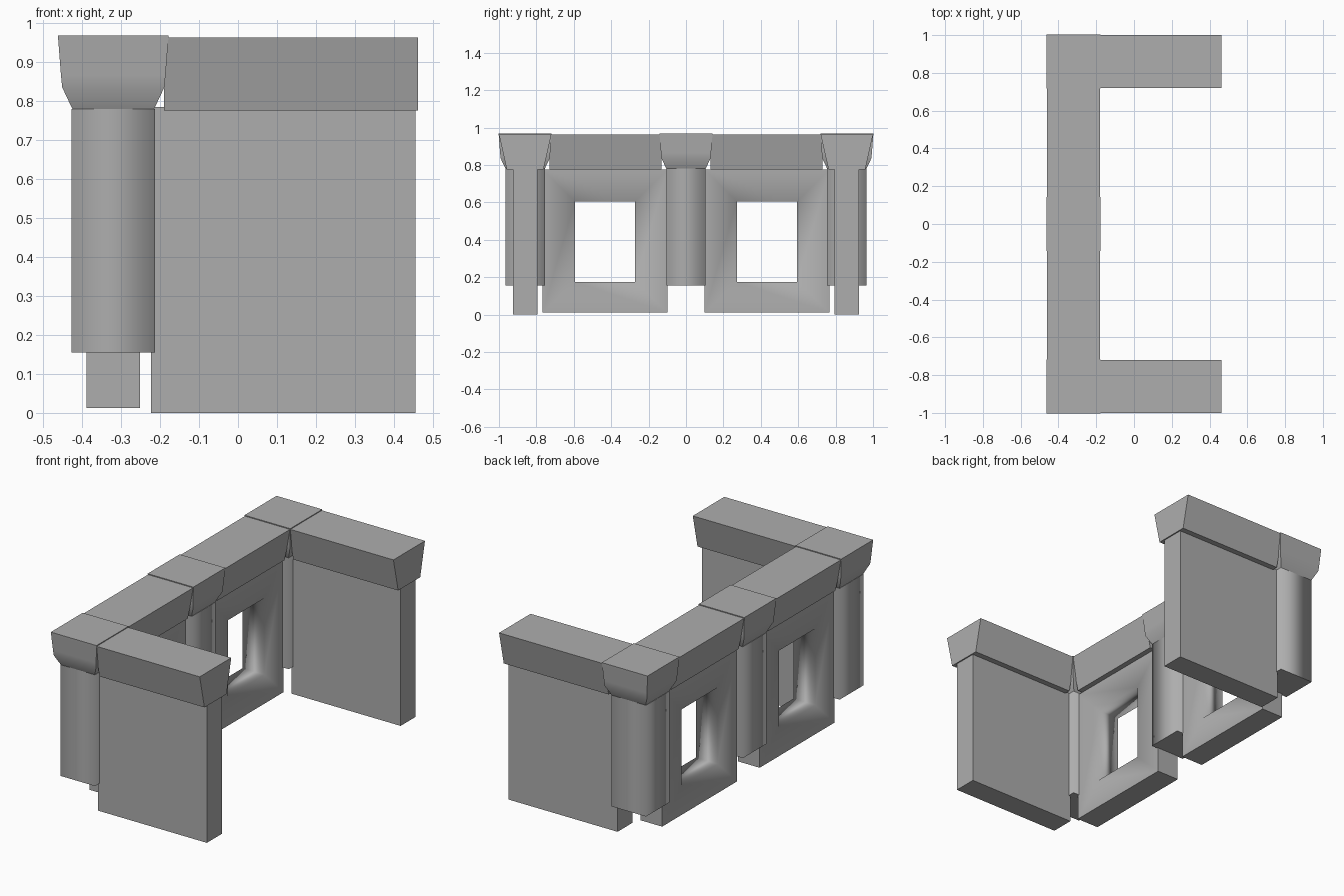
import bpy, bmesh, math

if "Cube" in bpy.data.objects:
    bpy.data.objects.remove(bpy.data.objects["Cube"], do_unlink=True)

stone = bpy.data.materials.new("grey_stone")
stone.use_nodes = True
GREY = (0.42, 0.42, 0.42, 1)
stone.diffuse_color = GREY
stone.node_tree.nodes["Principled BSDF"].inputs["Base Color"].default_value = GREY

X = -0.32      # centre line of the long side
Y = 0.86       # centre line of the end walls
TOP = 0.775    # underside of the cornice


def finish(name, bm):
    bmesh.ops.recalc_face_normals(bm, faces=bm.faces)
    mesh = bpy.data.meshes.new(name)
    bm.to_mesh(mesh)
    bm.free()
    mesh.materials.append(stone)
    ob = bpy.data.objects.new(name, mesh)
    bpy.context.collection.objects.link(ob)
    return ob


def loft(name, rings, smooth_edge=None):
    """Closed solid through rectangles (x0, x1, y0, y1, z)."""
    bm = bmesh.new()
    loops = [[bm.verts.new(p) for p in ((a, c, z), (b, c, z), (b, d, z), (a, d, z))]
             for a, b, c, d, z in rings]
    for lo, hi in zip(loops, loops[1:]):
        for i in range(4):
            j = (i + 1) % 4
            bm.faces.new((lo[i], lo[j], hi[j], hi[i]))
    bm.faces.new(loops[0])
    bm.faces.new(loops[-1])
    if smooth_edge:
        for f in bm.faces:
            f.smooth = True
        for e in bm.edges:
            e.smooth = smooth_edge(e)
    return finish(name, bm)


def is_vertical(e):
    a, b = (v.co for v in e.verts)
    return abs(a.z - b.z) > 0.1


def is_inner_profile(e):
    a, b = (v.co for v in e.verts)
    return abs(a.z - b.z) < 0.001 and TOP + 0.02 < a.z < 0.95


def window_wall(name, yc):
    """Slab with a rectangular opening, softly shaded around the opening."""
    bm = bmesh.new()

    def ring(x, half, z0, z1):
        return [bm.verts.new((x, yc + s * half, z))
                for s, z in ((-1, z0), (1, z0), (1, z1), (-1, z1))]

    outer = [ring(X + s * 0.068, 0.333, 0.012, TOP) for s in (-1, 1)]
    inner = [ring(X + s * 0.068, 0.161, 0.175, 0.605) for s in (-1, 1)]
    for a, b in ((outer[0], inner[0]), (inner[0], inner[1]),
                 (inner[1], outer[1]), (outer[1], outer[0])):
        for i in range(4):
            j = (i + 1) % 4
            bm.faces.new((a[i], a[j], b[j], b[i]))
    rim = set(outer[0] + outer[1])
    for f in bm.faces:
        f.smooth = True
    for e in bm.edges:
        if e.verts[0] in rim and e.verts[1] in rim:
            e.smooth = False
    return finish(name, bm)


# Pillars with flared capitals
for label, y in (("front", -Y), ("middle", 0), ("back", Y)):
    loft(label + "_pillar",
         [(X - 0.107, X + 0.107, y - 0.105, y + 0.105, z) for z in (0.155, 0.78)],
         is_vertical)
    profile = ((0.105, 0.78), (0.131, 0.835), (0.134, 0.865), (0.142, 0.968))
    loft(label + "_capital",
         [(X - r, X + r, y - r, y + r, z) for r, z in profile], is_inner_profile)

# Solid end walls and their cornices
for label, y in (("front", -Y), ("back", Y)):
    loft(label + "_end_wall",
         [(-0.223, 0.455, y - 0.066, y + 0.066, z) for z in (0, TOP + 0.01)])
    loft(label + "_end_cornice",
         [(X + 0.13, 0.462, y - r, y + r, z) for r, z in ((0.098, TOP), (0.14, 0.963))])

# Long side: two windowed walls with cornices
for label, s in (("front", -1), ("back", 1)):
    window_wall(label + "_window_wall", s * 0.433)
    y0, y1 = sorted((s * 0.13, s * 0.73))
    loft(label + "_window_cornice",
         [(X - r, X + r, y0, y1, z) for r, z in ((0.098, TOP), (0.14, 0.963))])
